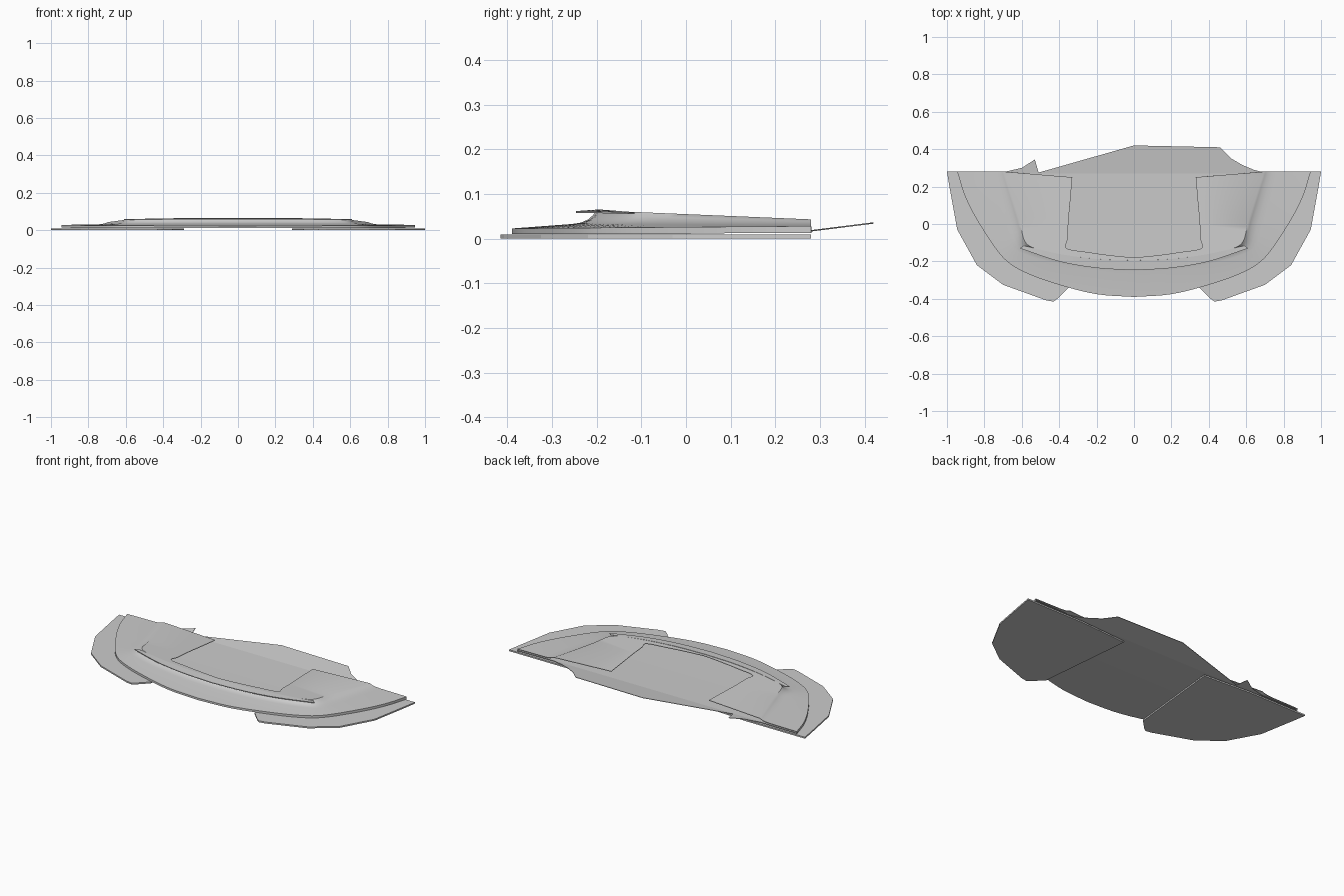
import bpy, bmesh, math
from mathutils import Vector

if "Cube" in bpy.data.objects:
    bpy.data.objects.remove(bpy.data.objects["Cube"])


def finish(bm, name, smooth=False):
    bmesh.ops.recalc_face_normals(bm, faces=bm.faces)
    me = bpy.data.meshes.new(name)
    bm.to_mesh(me)
    bm.free()
    ob = bpy.data.objects.new(name, me)
    bpy.context.collection.objects.link(ob)
    bpy.ops.object.select_all(action='DESELECT')
    ob.select_set(True)
    bpy.context.view_layer.objects.active = ob
    if smooth:
        bpy.ops.object.shade_smooth_by_angle(angle=math.radians(35))
    return ob


def spline(pts, n=5):
    """Catmull-Rom through the control points."""
    p = [Vector(q) for q in pts]
    p = [2 * p[0] - p[1]] + p + [2 * p[-1] - p[-2]]
    out = []
    for i in range(1, len(p) - 2):
        a, b, c, d = p[i - 1:i + 3]
        for k in range(n):
            t = k / n
            out.append(0.5 * (2 * b + (c - a) * t + (2 * a - 5 * b + 4 * c - d) * t * t
                              + (3 * b - a - 3 * c + d) * t ** 3))
    return out + [p[-2]]


def mirrored(half):
    return [Vector((-v.x, v.y, v.z)) for v in reversed(half[1:])] + half


def loft(rows, name, thick):
    bm = bmesh.new()
    grid = [[bm.verts.new(v) for v in r] for r in rows]
    for r, s in zip(grid, grid[1:]):
        for i in range(len(r) - 1):
            bm.faces.new((r[i], r[i + 1], s[i + 1], s[i]))
    ob = finish(bm, name)
    mod = ob.modifiers.new("thickness", 'SOLIDIFY')
    mod.thickness = thick
    mod.offset = -1
    bpy.ops.object.modifier_apply(modifier=mod.name)
    bpy.ops.object.shade_smooth_by_angle(angle=math.radians(35))
    return ob


def plate(outline, name, z0, z1, shape=None):
    """Flat plate, optionally bent by a height function of y."""
    bm = bmesh.new()
    f = bm.faces.new([bm.verts.new((x, y, z0)) for x, y in outline])
    for cut in (0.0, 0.27):
        bmesh.ops.bisect_plane(bm, geom=bm.verts[:] + bm.edges[:] + bm.faces[:],
                               plane_co=(0, cut, 0), plane_no=(0, 1, 0))
    ext = bmesh.ops.extrude_face_region(bm, geom=bm.faces[:])
    for v in ext['geom']:
        if isinstance(v, bmesh.types.BMVert):
            v.co.z = z1
    if shape:
        for v in bm.verts:
            v.co.z += shape(v.co.y)
    return finish(bm, name)


# control lines of the bumper shell, from the centre round to the rear corner
edge = [(0, -.39), (.2, -.375), (.4, -.325), (.58, -.26), (.7, -.18), (.82, -.01), (.9, .14), (.945, .28)]
foot = [(0, -.255), (.2, -.245), (.4, -.213), (.56, -.17), (.65, -.12), (.69, 0), (.73, .14), (.765, .28)]
crest = [(0, -.2), (.2, -.19), (.4, -.163), (.53, -.13), (.585, -.09), (.61, .01), (.65, .14), (.695, .28)]
inner = [(0, -.18), (.12, -.168), (.25, -.15), (.36, -.13), (.355, -.08), (.35, .02), (.34, .13), (.33, .25)]


def top(y):
    return .0635 - .042 * (y + .2)


def foot_z(y):
    return .033 - .005 * (y + .25)


edge_low = mirrored(spline([(x, y, .013) for x, y in edge]))
edge_top = mirrored(spline([(x, y, .023 + .008 * (y + .39)) for x, y in edge]))
foot_row = mirrored(spline([(x, y, foot_z(y)) for x, y in foot]))
crest_row = mirrored(spline([(x, y, top(y)) for x, y in crest]))
inner_row = mirrored(spline([(x, y, top(y)) for x, y in inner]))
# concave rise between foot and crest
rise = []
for t, h in ((.35, .1), (.65, .33), (.85, .65)):
    rise.append([Vector((a.x + (b.x - a.x) * t, a.y + (b.y - a.y) * t, a.z + (b.z - a.z) * h))
                 for a, b in zip(foot_row, crest_row)])
loft([edge_low, edge_top, foot_row] + rise + [crest_row, inner_row], "bumper_shell", .003)

# overhanging lip above the concave front
lip_front = mirrored(spline([(0, -.247, .062), (.2, -.235, .062), (.4, -.2, .0615), (.61, -.13, .059)]))
lip_back = mirrored(spline([(0, -.195, .0655), (.2, -.187, .065), (.4, -.16, .063), (.59, -.115, .059)]))
loft([lip_front, lip_back], "overhang_lip", .004)

# floor panel with uneven rear edge, kicked up at the back
front = [(v.x, v.y) for v in edge_low]
rear = [(.7, .275), (.64, .29), (.58, .315), (.52, .35), (.46, .41), (0, .42),
        (-.51, .275), (-.53, .345), (-.6, .3), (-.7, .277)]
plate(front + rear, "floor_panel", .011, .014,
      lambda y: .004 + .125 * (y - .27) if y > .27 else max(0, y) * .0148)

# low splitter plates at both sides
wing = [(1, .28), (.985, .19), (.945, -.03), (.84, -.22), (.7, -.325), (.47, -.408), (.43, -.415),
        (.41, -.4), (.35, -.34), (.29, .26), (.6, .28)]
for side, name in ((1, "right"), (-1, "left")):
    plate([(side * x, y) for x, y in wing], "splitter_plate_" + name, 0, .009)
